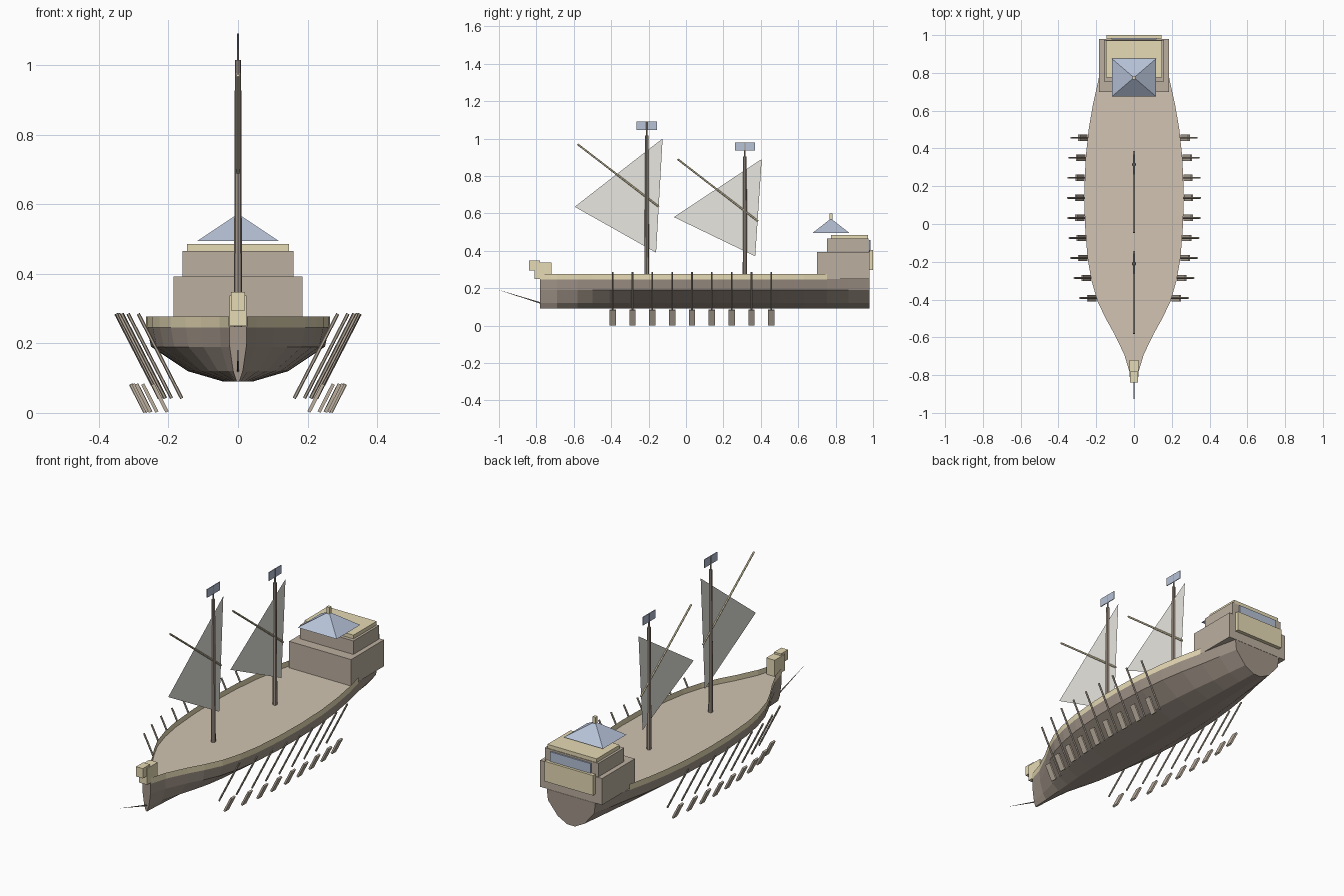
import bpy, math
from mathutils import Vector

if "Cube" in bpy.data.objects:
    bpy.data.objects.remove(bpy.data.objects["Cube"])

def mat(name, r, g, b):
    m = bpy.data.materials.new(name)
    m.diffuse_color = (r, g, b, 1)
    m.use_nodes = True
    m.node_tree.nodes["Principled BSDF"].inputs["Base Color"].default_value = m.diffuse_color
    return m

HULL = mat("dark_wood", .36, .30, .25)
WOOD = mat("wood", .50, .43, .35)
DECK = mat("deck_wood", .64, .55, .44)
GOLD = mat("trim", .79, .70, .46)
BLUE = mat("blue_cloth", .47, .54, .68)
SAIL = mat("sailcloth", .81, .80, .75)

def mesh(name, verts, faces, m):
    me = bpy.data.meshes.new(name)
    me.from_pydata(verts, [], faces)
    me.materials.append(m)
    ob = bpy.data.objects.new(name, me)
    bpy.context.collection.objects.link(ob)
    return ob

def box(name, x, y, z, m):
    """Box from (min, max) ranges."""
    v = [(a, b, c) for a in x for b in y for c in z]
    f = [(0, 1, 3, 2), (4, 6, 7, 5), (0, 4, 5, 1), (2, 3, 7, 6), (0, 2, 6, 4), (1, 5, 7, 3)]
    return mesh(name, v, f, m)

def rod(name, a, b, r, m, r2=None, sides=8):
    a, b = Vector(a), Vector(b)
    bpy.ops.mesh.primitive_cone_add(vertices=sides, radius1=r, radius2=r if r2 is None else r2,
                                    depth=(b - a).length, location=(a + b) / 2)
    ob = bpy.context.object
    ob.rotation_euler = (b - a).to_track_quat('Z', 'Y').to_euler()
    ob.name = name
    ob.data.materials.append(m)
    return ob

# hull plan: (y, half width)
PLAN = [(-.78, .025), (-.69, .052), (-.58, .105), (-.5, .15), (-.41, .193), (-.3, .225),
        (-.18, .246), (0, .26), (.17, .263), (.35, .256), (.5, .24), (.63, .218),
        (.755, .19), (.87, .168), (.98, .145)]
# cross-section: (width factor, z)
SECTION = [(1, .248), (.95, .19), (.55, .12), (.16, .09)]

def half_width(y):
    for (y0, w0), (y1, w1) in zip(PLAN, PLAN[1:]):
        if y0 <= y <= y1:
            return w0 + (w1 - w0) * (y - y0) / (y1 - y0)

# hull shell lofted along the plan
prof = SECTION + [(-k, z) for k, z in reversed(SECTION)]
n, s = len(prof), len(PLAN)
verts = [(k * w, y, z) for y, w in PLAN for k, z in prof]
faces = [(i * n + j, i * n + j + 1, (i + 1) * n + j + 1, (i + 1) * n + j)
         for i in range(s - 1) for j in range(n - 1)]
faces += [tuple(reversed(range(n))), tuple((s - 1) * n + j for j in range(n))]
mesh("hull", verts, faces, HULL)

# deck
dv = [(k * w, y, .248) for y, w in PLAN for k in (-1, 1)]
mesh("deck", dv, [(2 * i, 2 * i + 1, 2 * i + 3, 2 * i + 2) for i in range(s - 1)], DECK)

# thin rail along both sides, stopping at the stern castle
rail = [p for p in PLAN if p[0] < .76]
for side, sx in (("left", -1), ("right", 1)):
    rv = [(sx * (w + .001), y, z) for y, w in rail for z in (.245, .277)]
    rf = [(2 * i, 2 * i + 2, 2 * i + 3, 2 * i + 1) for i in range(len(rail) - 1)]
    mesh(side + "_rail", rv, rf if sx > 0 else [f[::-1] for f in rf], GOLD)

# prow blocks and slender ram
box("prow_block", (-.025, .025), (-.81, -.72), (.25, .338), GOLD)
box("prow_head", (-.02, .02), (-.84, -.78), (.295, .348), GOLD)
rod("ram", (0, -.775, .12), (0, -1, .19), .004, HULL, r2=.0003, sides=6)

# stern castle
box("castle_lower", (-.185, .185), (.70, .98), (.249, .392), WOOD)
box("castle_upper", (-.16, .16), (.755, .975), (.392, .465), WOOD)
box("castle_cap", (-.147, .147), (.775, .972), (.465, .485), GOLD)
box("stern_window", (-.12, .12), (.978, .986), (.39, .457), BLUE)
box("stern_panel", (-.145, .145), (.98, 1.0), (.297, .405), GOLD)

# pavilion roof
rx, ry, cy = .117, .10, .775
mesh("pavilion_roof",
     [(-rx, cy - ry, .494), (rx, cy - ry, .494), (rx, cy + ry, .494), (-rx, cy + ry, .494), (0, cy, .572)],
     [(3, 2, 1, 0), (0, 1, 4), (1, 2, 4), (2, 3, 4), (3, 0, 4)], BLUE)
box("roof_finial", (-.009, .009), (cy - .009, cy + .009), (.56, .6), GOLD)

# masts with flags, lateen sails and yards
RIGS = [("front", -.21, 1.015, [(-.125, 1.0), (-.595, .635), (-.16, .39)], [(-.58, .97), (-.145, .635)]),
        ("rear", .315, .905, [(.405, .89), (-.065, .58), (.37, .37)], [(-.045, .89), (.385, .558)])]
for name, y, top, sail, yard in RIGS:
    rod(name + "_mast", (0, y, .248), (0, y, top), .012, HULL, r2=.009)
    rod(name + "_flagpole", (0, y, top), (0, y, top + .075), .004, HULL, sides=6)
    box(name + "_flag", (-.002, .002), (y - .054, y + .054), (top + .03, top + .075), BLUE)
    mesh(name + "_sail", [(0, a, b) for a, b in sail], [(0, 1, 2)], SAIL)
    rod(name + "_yard", (0, *yard[0]), (0, *yard[1]), .005, GOLD, sides=6)

# nine oars a side, tilted, with separate blades
tilt = math.atan2(.125, .245)
for i in range(9):
    y = -.392 + .106 * i
    c = half_width(y) + .026
    for side, sx in (("left", -1), ("right", 1)):
        rod(f"{side}_oar_{i + 1}", (sx * (c + .0625), y, .285), (sx * (c - .0625), y, .042), .005, WOOD, sides=6)
        blade = box(f"{side}_oar_blade_{i + 1}", (-.005, .005), (-.017, .017), (-.045, .045), WOOD)
        blade.location = (sx * c, y, .0425)
        blade.rotation_euler = (0, sx * tilt, 0)
